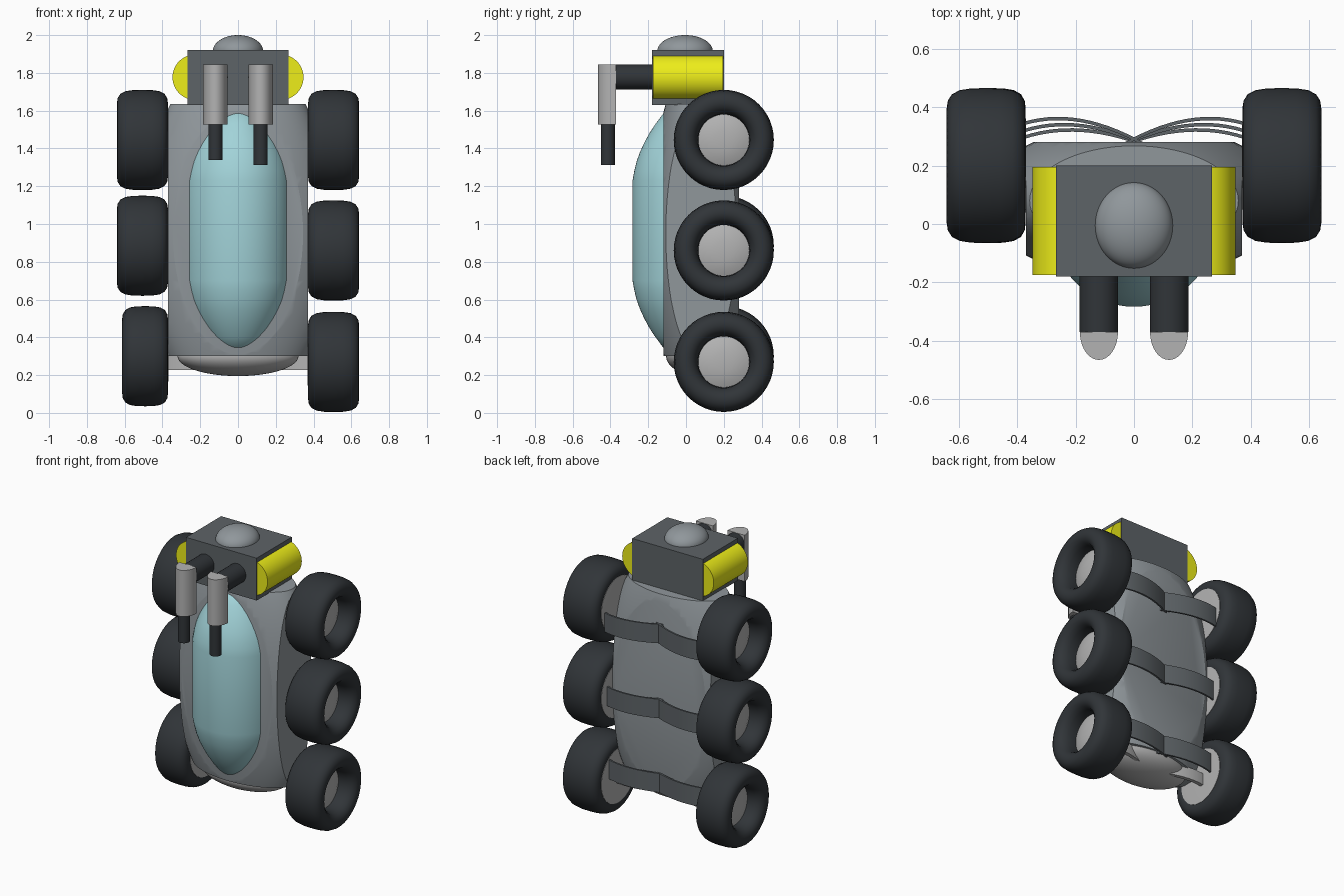
import bpy, bmesh, math
from mathutils import Matrix, Vector

if "Cube" in bpy.data.objects:
    bpy.data.objects.remove(bpy.data.objects["Cube"])


def material(name, rgb):
    m = bpy.data.materials.new(name)
    m.diffuse_color = (*rgb, 1)
    m.use_nodes = True
    m.node_tree.nodes["Principled BSDF"].inputs["Base Color"].default_value = m.diffuse_color
    return m


BLACK = material("black", (0.03, 0.035, 0.04))
DARK = material("dark_grey", (0.11, 0.125, 0.135))
STEEL = material("steel", (0.28, 0.31, 0.33))
LIGHT = material("light_grey", (0.45, 0.45, 0.45))
YELLOW = material("yellow", (0.85, 0.85, 0.01))
GLASS = material("glass_blue", (0.36, 0.65, 0.69))


def finish(name, bm, mat=None, angle=35):
    bmesh.ops.recalc_face_normals(bm, faces=bm.faces)
    me = bpy.data.meshes.new(name)
    bm.to_mesh(me)
    bm.free()
    me.shade_smooth()
    me.set_sharp_from_angle(angle=math.radians(angle))
    if mat:
        me.materials.append(mat)
    ob = bpy.data.objects.new(name, me)
    bpy.context.collection.objects.link(ob)
    return ob


def lathe_bm(profile, closed=False, steps=48):
    """Revolve (radius, height) points about z."""
    bm = bmesh.new()
    vs = [bm.verts.new((r, 0, h)) for r, h in profile]
    es = [bm.edges.new(p) for p in zip(vs, vs[1:])]
    if closed:
        es.append(bm.edges.new((vs[-1], vs[0])))
    bmesh.ops.spin(bm, geom=vs + es, cent=(0, 0, 0), axis=(0, 0, 1),
                   angle=math.tau, steps=steps)
    bmesh.ops.remove_doubles(bm, verts=bm.verts, dist=1e-5)
    return bm


def lathe(name, profile, loc, axis="Z", mat=None, closed=False):
    bm = lathe_bm(profile, closed)
    ob = finish(name, bm, mat)
    d = {"X": (1, 0, 0), "-X": (-1, 0, 0), "Y": (0, 1, 0), "Z": (0, 0, 1)}[axis]
    rot = Vector((0, 0, 1)).rotation_difference(Vector(d)).to_matrix().to_4x4()
    ob.data.transform(Matrix.Translation(loc) @ rot)
    return ob


def cylinder(name, r, length, loc, axis, mat):
    h = length / 2
    return lathe(name, [(0, -h), (r, -h), (r, h), (0, h)], loc, axis, mat)


def ellipsoid(name, loc, size, mat=None, cuts=()):
    """Scaled sphere, with anything beyond each (point, normal) sliced off."""
    bm = bmesh.new()
    bmesh.ops.create_uvsphere(bm, u_segments=64, v_segments=48, radius=1)
    bmesh.ops.transform(bm, matrix=Matrix.Translation(loc) @ Matrix.Diagonal((*size, 1)),
                        verts=bm.verts)
    slice_off(bm, cuts)
    return finish(name, bm, mat, 25)


def slice_off(bm, cuts):
    for co, no in cuts:
        r = bmesh.ops.bisect_plane(bm, geom=bm.verts[:] + bm.edges[:] + bm.faces[:],
                                   plane_co=co, plane_no=no, clear_outer=True)
        edges = [e for e in r["geom_cut"] if isinstance(e, bmesh.types.BMEdge)]
        bmesh.ops.holes_fill(bm, edges=edges, sides=0)


def extrude(name, outline, z0, z1, mat):
    bm = bmesh.new()
    f = bm.faces.new([bm.verts.new((x, y, z0)) for x, y in outline])
    g = bmesh.ops.extrude_face_region(bm, geom=[f])["geom"]
    bmesh.ops.translate(bm, vec=(0, 0, z1 - z0),
                        verts=[v for v in g if isinstance(v, bmesh.types.BMVert)])
    return finish(name, bm, mat)


def strap(name, a, b, c, side, z, height, thick, mat):
    """Curved band along a quadratic arc a-b-c in plan."""
    a, b, c = Vector(a), Vector(b), Vector(c)
    path = []
    for i in range(17):
        t = i / 16
        p = a * (1 - t) ** 2 + b * 2 * t * (1 - t) + c * t * t
        path.append((p.x * side, p.y))
    outline = path + [(x, y - thick) for x, y in reversed(path)]
    return extrude(name, outline, z - height / 2, z + height / 2, mat)


# hull: an ellipsoid trimmed flat on all six sides
ellipsoid("hull", (0, 0.08, 0.95), (0.514, 0.27, 0.953), STEEL, [
    ((0.37, 0, 0), (1, 0, 0)), ((-0.37, 0, 0), (-1, 0, 0)),
    ((0, -0.12, 0), (0, -1, 0)), ((0, 0.28, 0), (0, 1, 0)),
    ((0, 0, 1.635), (0, 0, 1)), ((0, 0, 0.3), (0, 0, -1))])

# rounded belly below the hull
ellipsoid("belly", (0, 0.08, 0.3), (0.32, 0.185, 0.105), LIGHT,
          [((0, 0, 0.31), (0, 0, 1))])

# canopy: cylinder with pointed ends, front half only
tip = [(0.283, 0), (0.274, 0.05), (0.262, 0.1), (0.244, 0.15), (0.221, 0.2),
       (0.194, 0.25), (0.161, 0.3), (0.12, 0.355), (0, 0.40)]
bm = lathe_bm([(r, 0.70 - h) for r, h in reversed(tip)] + [(r, 1.23 + h) for r, h in tip],
              steps=64)
slice_off(bm, [((0, 0, 0), (0, 1, 0))])
finish("canopy", bm, GLASS)

# head block and dome
bm = bmesh.new()
bmesh.ops.create_cube(bm, size=1, matrix=Matrix.Translation((0, 0.01, 1.775))
                      @ Matrix.Diagonal((0.535, 0.38, 0.29, 1)))
finish("head_block", bm, DARK)
ellipsoid("head_dome", (0, -0.005, 1.915), (0.133, 0.147, 0.085), STEEL,
          [((0, 0, 1.91), (0, 0, -1))])

for s, side in ((-1, "left"), (1, "right")):
    # side pods and hanging arms
    cylinder(side + "_pod", 0.12, 0.37, (0.227 * s, 0.01, 1.777), "Y", YELLOW)
    cylinder(side + "_arm", 0.066, 0.24, (0.12 * s, -0.25, 1.778), "Y", BLACK)
    half = [(0.12 * s + 0.065 * math.cos(t), -0.37 - 0.095 * math.sin(t))
            for t in (math.pi * i / 20 for i in range(21))]
    extrude(side + "_arm_sleeve", half, 1.528, 1.845, LIGHT)
    low = 1.34 if s < 0 else 1.313
    cylinder(side + "_arm_barrel", 0.037, 1.56 - low, (0.12 * s, -0.414, (1.56 + low) / 2),
             "Z", BLACK)

    # curved rear straps holding the wheels
    for z, y in ((1.375, 0.36), (0.86, 0.335), (0.35, 0.312)):
        strap(side + "_strap", (0.43, y - 0.03), (0.22, y + 0.065), (-0.04, 0.275),
              s, z, 0.13, 0.012, DARK)
    # pale lower struts
    strap(side + "_lower_strut", (0.40, 0.22), (0.25, 0.26), (0.08, 0.18),
          s, 0.268, 0.08, 0.025, LIGHT)

# wheels: (radius, axial) tyre section, axial positive is outward
half = [(0.264, 0.05), (0.258, 0.09), (0.244, 0.117), (0.222, 0.131), (0.196, 0.135),
        (0.172, 0.128), (0.152, 0.11), (0.139, 0.08), (0.135, 0.04)]
tyre = [(0.265, 0)] + half + [(r, -a) for r, a in reversed(half)]
hub = [(0, -0.137), (0.12, -0.137), (0.185, -0.134), (0.185, -0.115), (0.137, -0.08),
       (0.137, 0.02), (0.10, 0.035), (0.05, 0.043), (0, 0.045)]
for s, side, spots in ((1, "right", ((0.506, 0.27), (0.506, 0.86), (0.506, 1.445))),
                       (-1, "left", ((0.492, 0.30), (0.506, 0.885), (0.506, 1.445)))):
    for (x, z), row in zip(spots, ("lower", "middle", "upper")):
        w = 0.9 if x < 0.5 else 1
        axis = "X" if s > 0 else "-X"
        loc = (x * s, 0.2, z)
        lathe(f"{side}_{row}_tyre", [(r, a * w) for r, a in tyre], loc, axis, BLACK, True)
        lathe(f"{side}_{row}_hub", [(r, a * w) for r, a in hub], loc, axis, LIGHT)
